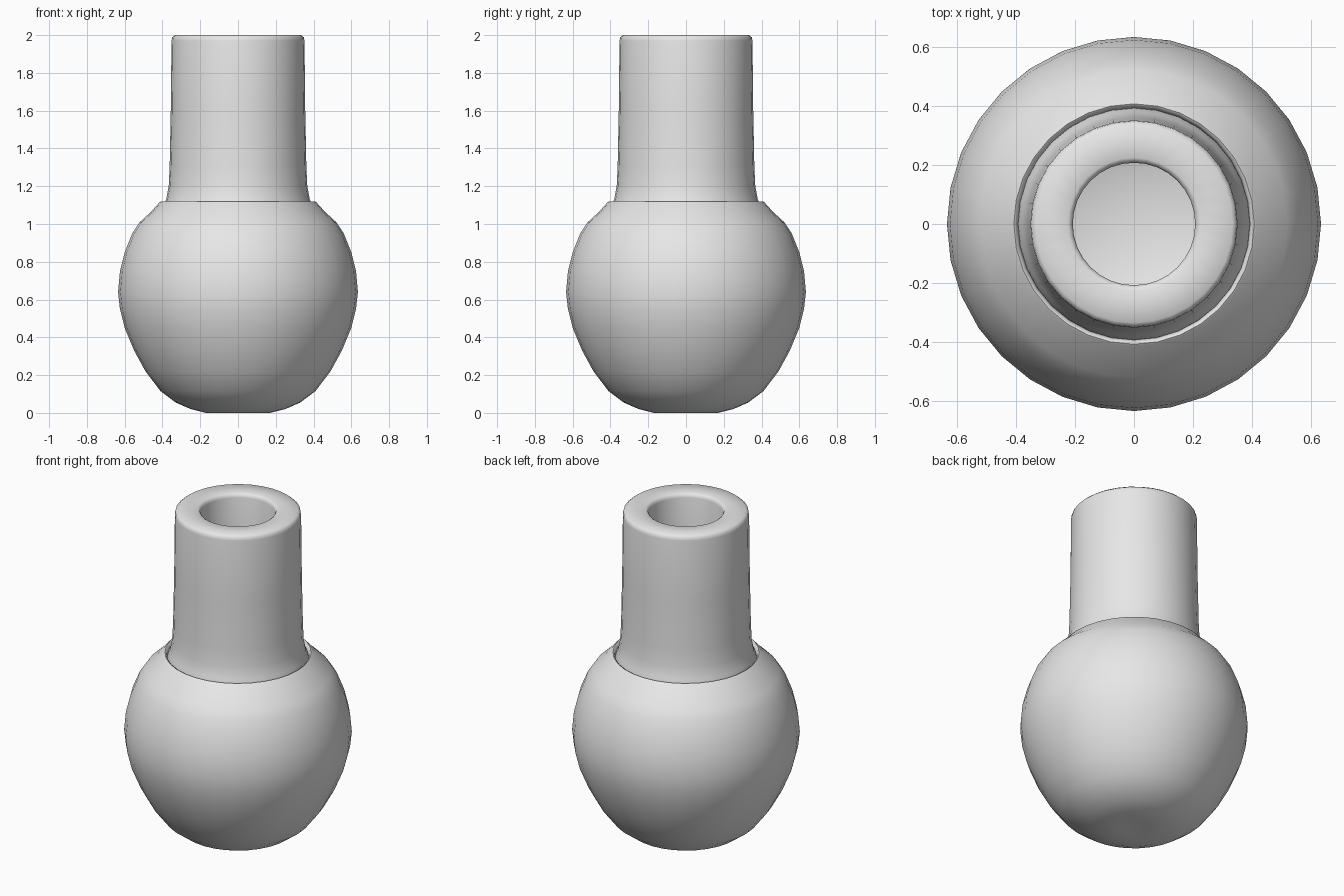
import bpy
import math

cube = bpy.data.objects.get("Cube")
if cube:
    bpy.data.objects.remove(cube, do_unlink=True)

SEGMENTS = 32

grey = bpy.data.materials.new("plain_grey")
grey.use_nodes = True
grey.diffuse_color = (0.8, 0.8, 0.8, 1)
grey.node_tree.nodes["Principled BSDF"].inputs["Base Color"].default_value = (0.8, 0.8, 0.8, 1)


def lathe(name, profile, closed=False):
    """Spin a (radius, height) profile about z; radius 0 becomes a pole."""
    verts, faces, rings = [], [], []
    for r, z in profile:
        count = 1 if r == 0 else SEGMENTS
        start = len(verts)
        for i in range(count):
            a = math.tau * i / SEGMENTS
            verts.append((r * math.cos(a), r * math.sin(a), z))
        rings.append([start + i % count for i in range(SEGMENTS)])
    pairs = list(zip(rings, rings[1:]))
    if closed:
        pairs.append((rings[-1], rings[0]))
    for low, high in pairs:
        for i in range(SEGMENTS):
            j = (i + 1) % SEGMENTS
            loop = [low[i], low[j], high[j], high[i]]
            faces.append(list(dict.fromkeys(loop)))
    mesh = bpy.data.meshes.new(name)
    mesh.from_pydata(verts, [], faces)
    mesh.materials.append(grey)
    obj = bpy.data.objects.new(name, mesh)
    bpy.context.collection.objects.link(obj)
    bpy.ops.object.select_all(action="DESELECT")
    obj.select_set(True)
    bpy.context.view_layer.objects.active = obj
    bpy.ops.object.shade_smooth_by_angle(angle=math.radians(50))
    return obj


# Round hollow bulb: outer skin from the base to the lip, then the inner skin
outer = [(0, 0.01), (0.08, 0), (0.17, 0), (0.25, 0.02), (0.33, 0.055),
         (0.41, 0.115), (0.49, 0.22), (0.55, 0.33), (0.6, 0.45),
         (0.625, 0.55), (0.635, 0.64), (0.625, 0.75), (0.6, 0.85),
         (0.56, 0.95), (0.52, 1.01), (0.46, 1.065), (0.415, 1.115)]
lip = [(0.408, 1.12), (0.4, 1.115), (0.393, 1.09), (0.4, 1.06)]
inner = [(0.5, 0.96), (0.57, 0.82), (0.6, 0.64), (0.57, 0.45),
         (0.47, 0.25), (0.33, 0.1), (0.2, 0.055), (0.1, 0.035), (0, 0.03)]
lathe("bulb", outer + lip + inner)

# Thick neck tube with a flared foot seated inside the lip
neck = [(0.21, 1.06), (0.396, 1.06), (0.393, 1.1), (0.38, 1.13),
        (0.367, 1.2), (0.362, 1.3), (0.356, 1.6), (0.352, 1.97),
        (0.349, 1.988), (0.335, 2), (0.225, 2), (0.213, 1.993),
        (0.208, 1.975), (0.208, 1.5)]
lathe("neck", neck, closed=True)
